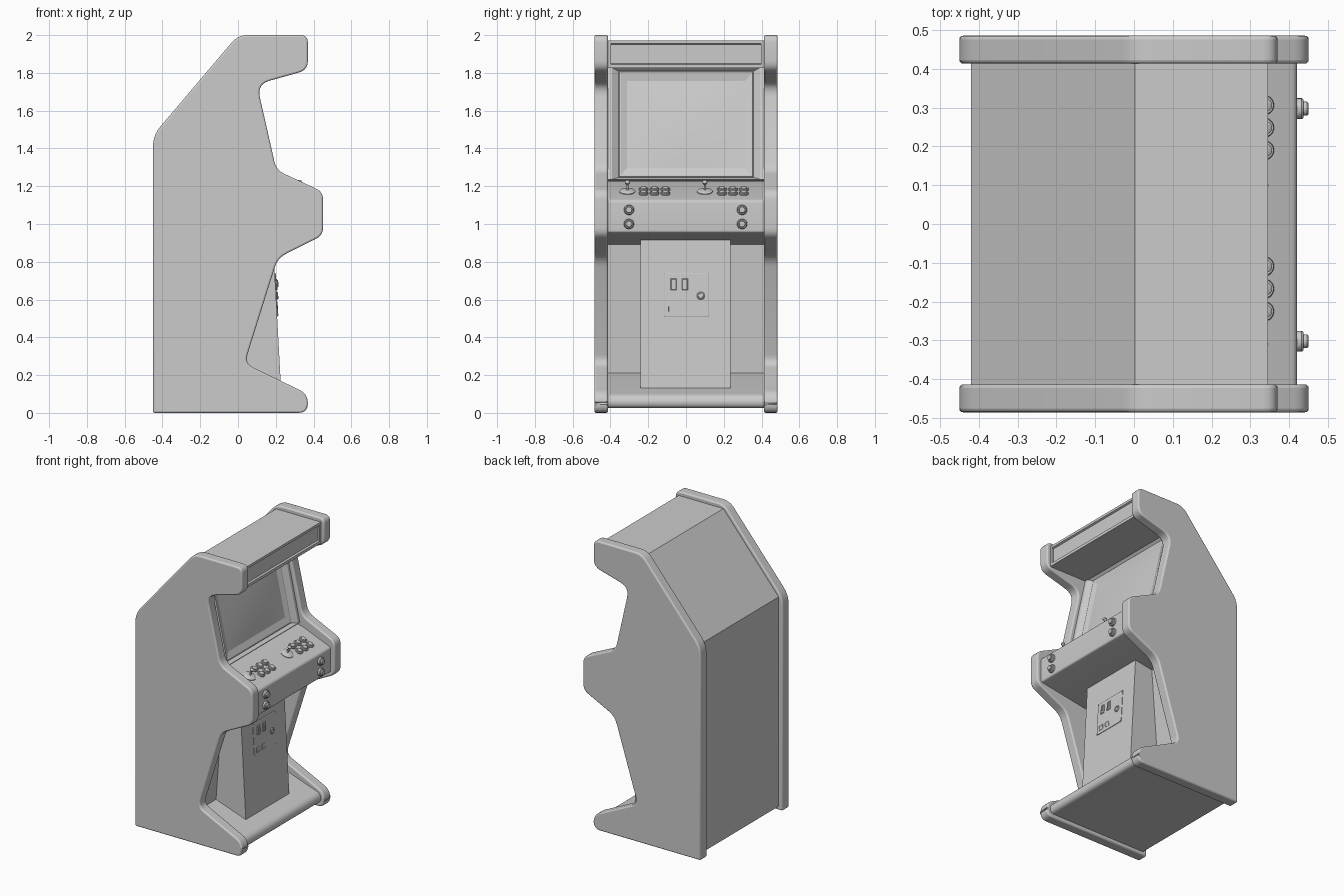
import bpy, bmesh, math
from mathutils import Vector, Matrix

if "Cube" in bpy.data.objects:
    bpy.data.objects.remove(bpy.data.objects["Cube"])


def finish(name, bm, smooth=35):
    bmesh.ops.recalc_face_normals(bm, faces=bm.faces)
    me = bpy.data.meshes.new(name)
    bm.to_mesh(me)
    bm.free()
    ob = bpy.data.objects.new(name, me)
    bpy.context.collection.objects.link(ob)
    bpy.ops.object.select_all(action='DESELECT')
    ob.select_set(True)
    bpy.context.view_layer.objects.active = ob
    bpy.ops.object.shade_smooth_by_angle(angle=math.radians(smooth))
    return ob


def rounded(corners, n=5):
    """Turn (x, z, radius) corners into a polygon with filleted corners."""
    pts = []
    for i, (x, z, r) in enumerate(corners):
        p = Vector((x, z))
        if r == 0:
            pts.append(p)
            continue
        a = Vector(corners[i - 1][:2]) - p
        b = Vector(corners[(i + 1) % len(corners)][:2]) - p
        a, b = p + a.normalized() * r, p + b.normalized() * r
        for k in range(n + 1):
            t = k / n
            pts.append(a * (1 - t) ** 2 + p * 2 * t * (1 - t) + b * t * t)
    return pts


def extrude_y(name, corners, y0, y1, bevel=0):
    bm = bmesh.new()
    f = bm.faces.new([bm.verts.new((x, y0, z)) for x, z in rounded(corners)])
    ex = bmesh.ops.extrude_face_region(bm, geom=[f])
    bmesh.ops.translate(bm, vec=(0, y1 - y0, 0),
                        verts=[v for v in ex['geom'] if isinstance(v, bmesh.types.BMVert)])
    ob = finish(name, bm)
    if bevel:
        m = ob.modifiers.new("soft_edges", 'BEVEL')
        m.width, m.segments = bevel, 3
        m.limit_method, m.angle_limit = 'ANGLE', math.radians(60)
    return ob


def plane(p0, p1):
    """Local frame on a sloped face: x = world y, y = up the slope, z = outward."""
    a, b = Vector((p0[0], 0, p0[1])), Vector((p1[0], 0, p1[1]))
    u, v = Vector((0, 1, 0)), (b - a).normalized()
    m = Matrix((u, v, u.cross(v))).transposed().to_4x4()
    m.translation = (a + b) / 2
    return m


def loops(name, mat, rings, smooth=35):
    """Bridge a stack of point rings and cap the ends."""
    bm = bmesh.new()
    rows = [[bm.verts.new(mat @ Vector(p)) for p in ring] for ring in rings]
    n = len(rows[0])
    for a, b in zip(rows, rows[1:]):
        for i in range(n):
            bm.faces.new((a[i], a[(i + 1) % n], b[(i + 1) % n], b[i]))
    bm.faces.new(rows[0][::-1])
    bm.faces.new(rows[-1])
    return finish(name, bm, smooth)


def lathe(name, mat, x, y, profile, n=20):
    return loops(name, mat, [[(x + r * math.cos(k * math.tau / n), y + r * math.sin(k * math.tau / n), h)
                              for k in range(n)] for r, h in profile])


def rects(name, mat, x, y, steps):
    return loops(name, mat, [[(x - w, y - l, h), (x + w, y - l, h), (x + w, y + l, h), (x - w, y + l, h)]
                             for w, l, h in steps], 10)


# Side panels
side = [(-.45, 0, 0), (.37, 0, .05), (.37, .10, .05), (.035, .262, .05), (.21, .82, .05),
        (.45, .94, .04), (.45, 1.17, .04), (.203, 1.285, .045), (.10, 1.74, .07),
        (.37, 1.815, .05), (.37, 2, .04), (0, 2, .05), (-.45, 1.47, .06)]
for label, s in (("left", -1), ("right", 1)):
    extrude_y("side_panel_" + label, side, s * .413, s * .485, .012)

# Cabinet body between the panels, including base, console and hood
extrude_y("cabinet_body", [
    (-.42, .025, 0), (.345, .025, .035), (.345, .09, .035), (0, .21, 0), (.05, .892, 0),
    (.42, .955, .012), (.42, 1.125, .015), (.21, 1.21, 0), (.15, 1.225, 0), (.02, 1.825, 0),
    (.345, 1.825, 0), (.345, 1.845, 0), (.333, 1.85, 0), (.333, 1.95, 0), (.345, 1.955, 0),
    (.345, 1.972, 0), (.003, 1.972, 0), (-.42, 1.474, 0)], -.42, .42)

# Marquee end strips
for s in (-1, 1):
    extrude_y("marquee_end_strip", [(.32, 1.84, 0), (.345, 1.84, 0), (.345, 1.96, 0), (.32, 1.96, 0)],
              s * .397, s * .418)

# Coin column under the console
extrude_y("coin_column", [(.23, .09, 0), (.183, .95, 0), (0, .95, 0), (-.05, .09, 0)], -.24, .235)

# Screen surround and curved screen
scr = plane((.15, 1.225), (.02, 1.825))
rects("screen_bezel", scr, 0, 0, [(.416, .305, -.01), (.416, .305, .036), (.393, .303, .036),
                                  (.358, .288, .012), (.352, .283, .018), (.345, .275, .018),
                                  (.312, .235, .006)])
bm = bmesh.new()
N = 12
bmesh.ops.create_grid(bm, x_segments=N, y_segments=N, size=1)
for v in bm.verts:
    x, y = v.co.x, v.co.y
    v.co = scr @ Vector((x * .312, y * .235, .007 + .012 * (1 - x * x) * (1 - y * y)))
finish("screen", bm)

# Player controls on the sloped deck
deck = plane((.42, 1.125), (.21, 1.21))
for stick_y, first in ((-.31, -.225), (.10, .19)):
    lathe("joystick_base", deck, stick_y, .01, [(.042, -.005), (.042, .004), (.036, .008), (.012, .012)], 24)
    lathe("joystick", deck, stick_y, .01,
          [(.006, .005), (.006, .04), (.011, .045), (.014, .053), (.011, .061), (.004, .066)], 12)
    for i in range(3):
        for row in (-.022, .035):
            lathe("play_button", deck, first + i * .058, row,
                  [(.025, -.005), (.025, .006), (.022, .009), (.017, .009), (.016, .015), (.012, .017)])

# Front buttons on the console face
face = plane((.42, .955), (.42, 1.125))
for y in (-.302, .297):
    for z in (-.04, .035):
        lathe("front_button", face, y, z,
              [(.027, -.005), (.027, .012), (.023, .017), (.018, .017), (.018, .026), (.015, .029)], 24)

# Coin door with slots, return flaps and lock
door = plane((.2246, .19), (.183, .95))
rects("coin_door", door, .003, .055, [(.12, .115, -.005), (.12, .115, .003), (.117, .112, .005)])
for y in (-.066, -.006):
    rects("coin_slot", door, y, .11, [(.016, .03, 0), (.016, .03, .008), (.012, .026, .011)])
    rects("coin_slot_button", door, y, .115, [(.005, .018, 0), (.005, .018, .016)])
    rects("return_flap", door, y - .01, -.02, [(.02, .018, 0), (.02, .018, .007), (.016, .014, .007), (.015, .013, .0055)])
lathe("door_lock", door, .078, .05, [(.021, 0), (.021, .008), (.016, .012), (.013, .012), (.012, .009)])
for y in (-.11, .116):
    for z in (-.052, .162):
        lathe("door_bolt", door, y, z, [(.004, 0), (.004, .007)], 8)
